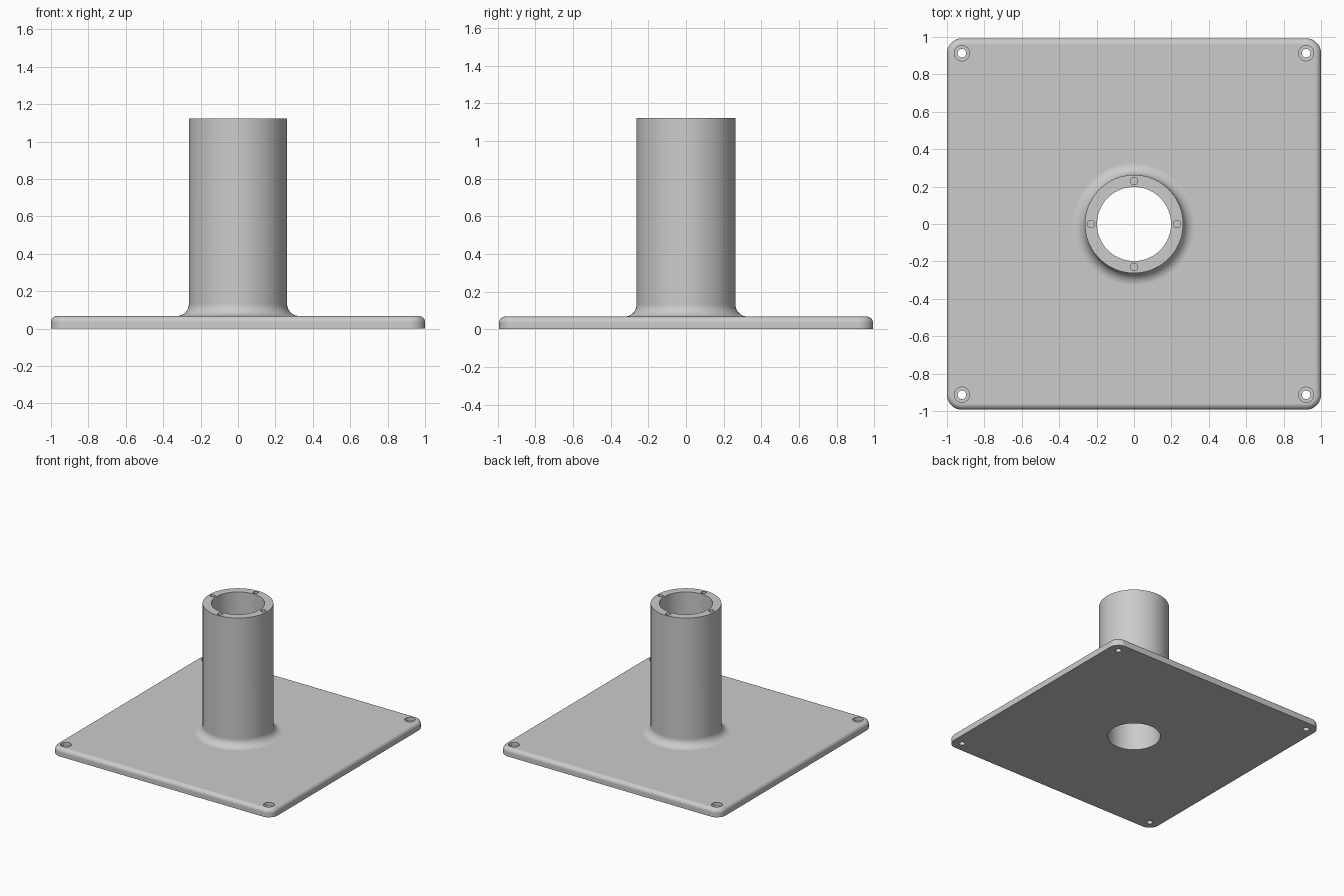
import bpy, bmesh
from math import sin, cos, pi

if "Cube" in bpy.data.objects:
    bpy.data.objects.remove(bpy.data.objects["Cube"], do_unlink=True)

HALF_X, HALF_Y, PLATE_TOP = 1.0, 0.993, 0.067
CORNER, EDGE = 0.08, 0.033
POST_R, BORE_R, POST_TOP, FILLET = 0.2625, 0.198, 1.123, 0.065

metal = bpy.data.materials.new("plain grey")
metal.use_nodes = True
GREY = (0.6, 0.6, 0.6, 1)
metal.diffuse_color = GREY
metal.node_tree.nodes["Principled BSDF"].inputs["Base Color"].default_value = GREY


def loft(name, rings):
    """Closed solid through a stack of rings with equal point counts."""
    bm = bmesh.new()
    loops = [[bm.verts.new(p) for p in ring] for ring in rings]
    n = len(loops[0])
    for low, high in zip(loops, loops[1:]):
        for i in range(n):
            j = (i + 1) % n
            bm.faces.new((low[i], low[j], high[j], high[i]))
    bm.faces.new(loops[0][::-1])
    bm.faces.new(loops[-1])
    mesh = bpy.data.meshes.new(name)
    bm.to_mesh(mesh)
    bm.free()
    mesh.materials.append(metal)
    ob = bpy.data.objects.new(name, mesh)
    bpy.context.collection.objects.link(ob)
    return ob


def circle(r, z, x=0, y=0, n=96):
    return [(x + r * cos(2 * pi * i / n), y + r * sin(2 * pi * i / n), z) for i in range(n)]


def rounded_rect(inset, z, steps=10):
    r = CORNER - inset
    ring = []
    for k, (sx, sy) in enumerate(((1, 1), (-1, 1), (-1, -1), (1, -1))):
        for i in range(steps + 1):
            a = (k + i / steps) * pi / 2
            ring.append((sx * (HALF_X - CORNER) + r * cos(a),
                         sy * (HALF_Y - CORNER) + r * sin(a), z))
    return ring


def combine(ob, other, operation):
    mod = ob.modifiers.new(operation, "BOOLEAN")
    mod.object, mod.operation, mod.solver = other, operation, "EXACT"
    bpy.context.view_layer.objects.active = ob
    bpy.ops.object.modifier_apply(modifier=mod.name)
    bpy.data.objects.remove(other, do_unlink=True)


def drill(ob, r, z0, z1, x=0, y=0, n=32):
    combine(ob, loft("drill", [circle(r, z0, x, y, n), circle(r, z1, x, y, n)]), "DIFFERENCE")


# Base plate with rounded corners and a rounded top edge
quarter = [i / 8 * pi / 2 for i in range(9)]
flange = loft("flanged_post", [rounded_rect(0, 0)] + [
    rounded_rect(EDGE * (1 - cos(a)), PLATE_TOP - EDGE + EDGE * sin(a)) for a in quarter])

# Post flaring into the plate with a fillet
foot = [circle(POST_R + FILLET * (1 - sin(a)), PLATE_TOP + FILLET * (1 - cos(a))) for a in quarter]
post = loft("post", [circle(POST_R + FILLET, PLATE_TOP / 2)] + foot + [circle(POST_R, POST_TOP)])
combine(flange, post, "UNION")

# Central bore
drill(flange, BORE_R, -0.1, POST_TOP + 0.1, n=96)

# Counterbored screw holes in the plate corners
for sx in (-1, 1):
    for sy in (-1, 1):
        x, y = sx * 0.92, sy * 0.913
        drill(flange, 0.023, -0.1, 0.2, x, y)
        drill(flange, 0.041, PLATE_TOP - 0.03, 0.2, x, y)

# Blind holes around the post rim
for k in range(4):
    a = k * pi / 2
    drill(flange, 0.02, POST_TOP - 0.15, POST_TOP + 0.1, 0.23 * cos(a), 0.23 * sin(a), 24)

# Smooth shading with crisp edges and flat large faces
bpy.ops.object.select_all(action="DESELECT")
flange.select_set(True)
bpy.context.view_layer.objects.active = flange
bpy.ops.object.shade_smooth_by_angle(angle=pi / 6)
normals = flange.modifiers.new("flat_faces", "WEIGHTED_NORMAL")
normals.keep_sharp = True
